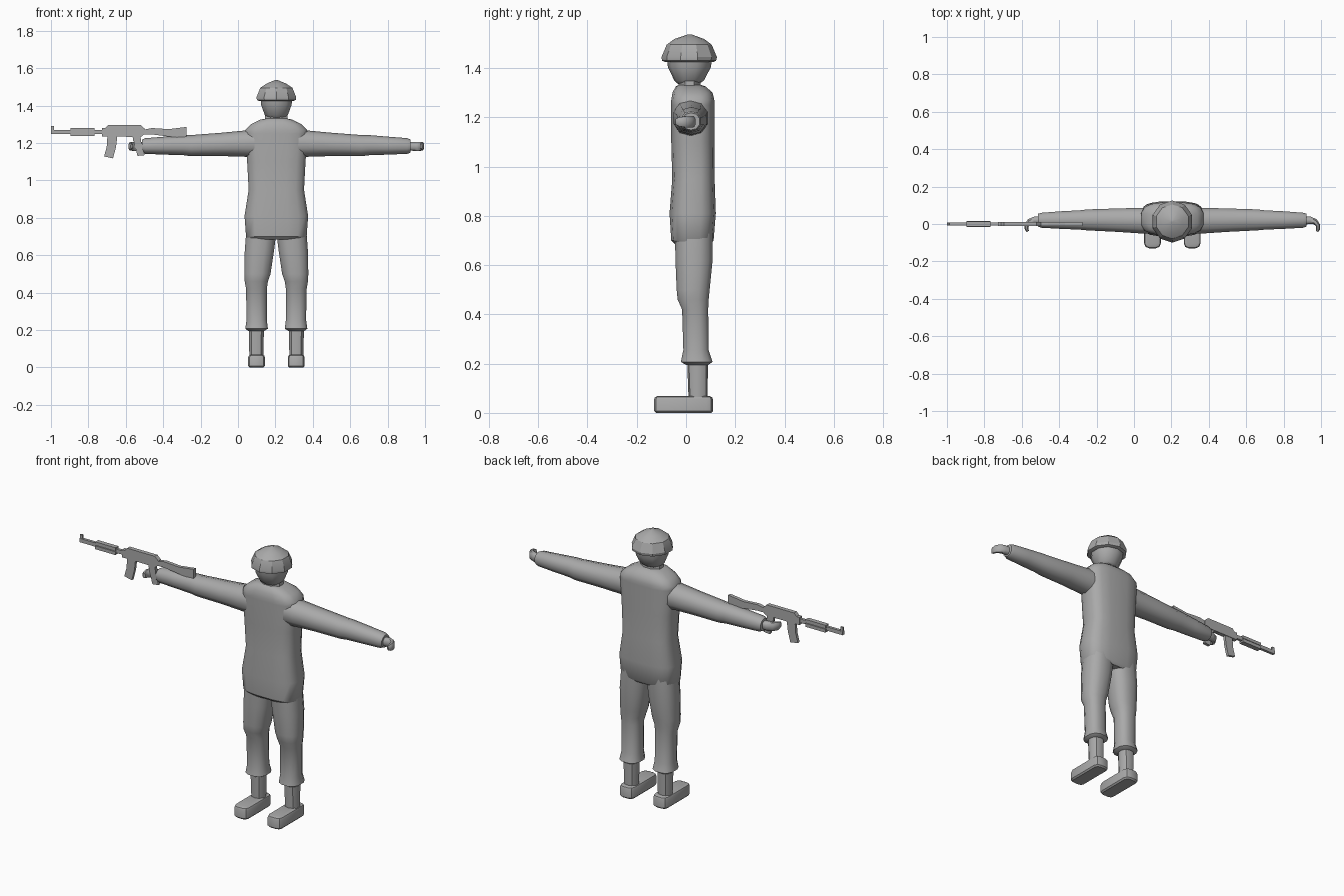
import bpy, bmesh, math
from mathutils import Vector

CX = 0.205  # body centre line

grey = bpy.data.materials.new("plain grey")
grey.diffuse_color = (0.4, 0.4, 0.4, 1)


def finish(name, bm, angle=40):
    bmesh.ops.recalc_face_normals(bm, faces=bm.faces)
    me = bpy.data.meshes.new(name)
    bm.to_mesh(me)
    bm.free()
    ob = bpy.data.objects.new(name, me)
    bpy.context.collection.objects.link(ob)
    me.materials.append(grey)
    if angle:
        bpy.ops.object.select_all(action='DESELECT')
        bpy.context.view_layer.objects.active = ob
        ob.select_set(True)
        bpy.ops.object.shade_smooth_by_angle(angle=math.radians(angle))
    return ob


def skin(name, rings, angle=40, mirror=False):
    """Join rings of points into a capped tube."""
    bm = bmesh.new()
    loops = [[bm.verts.new((2 * CX - p[0], p[1], p[2]) if mirror else p) for p in r]
             for r in rings]
    n = len(loops[0])
    for a, b in zip(loops, loops[1:]):
        for i in range(n):
            j = (i + 1) % n
            bm.faces.new((a[i], a[j], b[j], b[i]))
    bm.faces.new(loops[0])
    bm.faces.new(loops[-1])
    return finish(name, bm, angle)


def oval(u0, u1, v0, v1, n, p):
    """Rounded cross-section; p = 2 is an ellipse, higher is boxier."""
    pts = []
    for i in range(n):
        t = 2 * math.pi * (i + 0.5) / n
        c, s = math.cos(t), math.sin(t)
        u = math.copysign(abs(c) ** (2 / p), c)
        v = math.copysign(abs(s) ** (2 / p), s)
        pts.append((u, v))
    m = max(u for u, v in pts)
    return [((u0 + u1) / 2 + u / m * (u1 - u0) / 2,
             (v0 + v1) / 2 + v / m * (v1 - v0) / 2) for u, v in pts]


def upright(name, rows, n=12, p=2.6, angle=40, mirror=False):
    """rows: z, x0, x1, y0, y1"""
    return skin(name, [[(x, y, z) for x, y in oval(a, b, c, d, n, p)]
                       for z, a, b, c, d in rows], angle, mirror)


def centred(rows):
    return [(z, CX - h, CX + h, a, b) for z, h, a, b in rows]


# Jacket body
upright("jacket", centred([
    (0.685, 0.150, -0.045, 0.100), (0.70, 0.162, -0.060, 0.112),
    (0.81, 0.170, -0.067, 0.121), (0.95, 0.148, -0.056, 0.116),
    (1.10, 0.156, -0.060, 0.115), (1.25, 0.167, -0.060, 0.115),
    (1.27, 0.165, -0.060, 0.115), (1.30, 0.135, -0.055, 0.108),
    (1.325, 0.085, -0.042, 0.080), (1.332, 0.05, -0.03, 0.06)]), 16, 3.2)

# Neck, head, helmet
upright("neck", centred([(1.30, 0.062, -0.03, 0.060), (1.38, 0.058, -0.03, 0.057)]), 8, 2)
upright("head", centred([(1.335, 0.045, -0.030, 0.050), (1.350, 0.062, -0.045, 0.070),
                         (1.405, 0.082, -0.070, 0.098), (1.44, 0.084, -0.072, 0.1)]), 10, 2.2)
upright("helmet", centred([(1.425, 0.092, -0.080, 0.106), (1.430, 0.104, -0.092, 0.117),
                           (1.445, 0.106, -0.094, 0.120), (1.495, 0.086, -0.074, 0.100),
                           (1.518, 0.052, -0.045, 0.071), (1.537, 0.006, 0.010, 0.022)]),
        10, 2, 30)

# Sleeves, hands, trousers, boots on both sides
for side, flip in (("left", False), ("right", True)):
    sleeve = [(0.32, -0.050, 0.088, 1.125, 1.272), (0.38, -0.050, 0.086, 1.130, 1.263),
              (0.50, -0.042, 0.083, 1.133, 1.252), (0.66, -0.034, 0.078, 1.132, 1.240),
              (0.70, -0.030, 0.073, 1.137, 1.240), (0.80, -0.026, 0.068, 1.140, 1.232),
              (0.905, -0.020, 0.060, 1.144, 1.224), (0.922, -0.014, 0.055, 1.150, 1.217)]
    skin(side + "_sleeve", [[(x, y, z) for y, z in oval(a, b, c, d, 10, 2.2)]
                            for x, a, b, c, d in sleeve], 40, flip)

    # Hand curling forwards: x, y, heading, half thickness, half height
    hand = [(0.905, 0.018, 0, 0.022, 0.022), (0.945, 0.020, 0, 0.019, 0.024),
            (0.968, 0.012, -35, 0.016, 0.024), (0.984, -0.008, -75, 0.012, 0.022),
            (0.984, -0.028, -100, 0.010, 0.018), (0.978, -0.040, -120, 0.007, 0.012)]
    rings = []
    for x, y, deg, th, hh in hand:
        side_dir = Vector((-math.sin(math.radians(deg)), math.cos(math.radians(deg)), 0))
        rings.append([Vector((x, y, 1.182)) + side_dir * u + Vector((0, 0, v))
                      for u, v in oval(-th, th, -hh, hh, 8, 2.4)])
    skin(side + "_hand", rings, 50, flip)

    upright(side + "_trouser_leg", [
        (0.195, 0.270, 0.355, 0.000, 0.090), (0.207, 0.250, 0.371, -0.021, 0.108),
        (0.255, 0.256, 0.364, -0.011, 0.092), (0.42, 0.256, 0.367, -0.016, 0.090),
        (0.46, 0.250, 0.374, -0.034, 0.092), (0.50, 0.236, 0.376, -0.038, 0.096),
        (0.62, 0.218, 0.374, -0.043, 0.108), (0.74, 0.203, 0.365, -0.045, 0.108)],
        12, 2.5, 40, flip)
    upright(side + "_ankle", [(0.05, 0.275, 0.349, 0.012, 0.085),
                              (0.22, 0.271, 0.353, 0.006, 0.088)], 10, 2.3, 40, flip)

    # Boot: rounded block
    bm = bmesh.new()
    bmesh.ops.create_cube(bm, size=1)
    bx = 2 * CX - 0.311 if flip else 0.311
    for v in bm.verts:
        v.co = (bx + v.co.x * 0.09, -0.01 + v.co.y * 0.24, 0.034 + v.co.z * 0.068)
    upr = [e for e in bm.edges if abs(e.verts[0].co.z - e.verts[1].co.z) > 0.01]
    bmesh.ops.bevel(bm, geom=upr, offset=0.027, segments=2, profile=0.5, affect='EDGES')
    top = [e for e in bm.edges if all(v.co.z > 0.06 for v in e.verts)]
    bmesh.ops.bevel(bm, geom=top, offset=0.014, segments=2, profile=0.5, affect='EDGES')
    low = [e for e in bm.edges if all(v.co.z < 0.005 for v in e.verts)]
    bmesh.ops.bevel(bm, geom=low, offset=0.008, segments=1, affect='EDGES')
    finish(side + "_boot", bm)


def plate(name, pts, half):
    """Extrude an x-z outline along y."""
    skin(name, [[(x, y, z) for x, z in pts] for y in (-half, half)], None)


def bar(name, x0, x1, z0, z1, half):
    plate(name, [(x0, z0), (x1, z0), (x1, z1), (x0, z1)], half)


# Rifle
bar("rifle_barrel", -1.0, -0.72, 1.248, 1.270, 0.008)
bar("rifle_front_sight", -1.0, -0.984, 1.248, 1.291, 0.005)
bar("rifle_lower_handguard", -0.896, -0.768, 1.238, 1.257, 0.015)
bar("rifle_upper_handguard", -0.896, -0.768, 1.261, 1.279, 0.013)
plate("rifle_receiver", [(-0.728, 1.235), (-0.515, 1.235), (-0.497, 1.25), (-0.497, 1.275),
                         (-0.520, 1.296), (-0.695, 1.296), (-0.710, 1.279), (-0.728, 1.279)], 0.012)
plate("rifle_stock", [(-0.50, 1.246), (-0.46, 1.246), (-0.35, 1.232), (-0.275, 1.228),
                      (-0.275, 1.286), (-0.37, 1.274), (-0.46, 1.280), (-0.50, 1.272)], 0.010)
plate("rifle_magazine", [(-0.698, 1.24), (-0.645, 1.24), (-0.652, 1.18), (-0.668, 1.118),
                         (-0.716, 1.128), (-0.702, 1.18)], 0.008)
plate("rifle_grip", [(-0.565, 1.24), (-0.522, 1.24), (-0.515, 1.19), (-0.499, 1.135),
                     (-0.537, 1.131), (-0.553, 1.19)], 0.009)
plate("rifle_trigger_guard", [(-0.60, 1.24), (-0.555, 1.24), (-0.555, 1.21), (-0.562, 1.21),
                              (-0.562, 1.232), (-0.60, 1.232)], 0.005)
